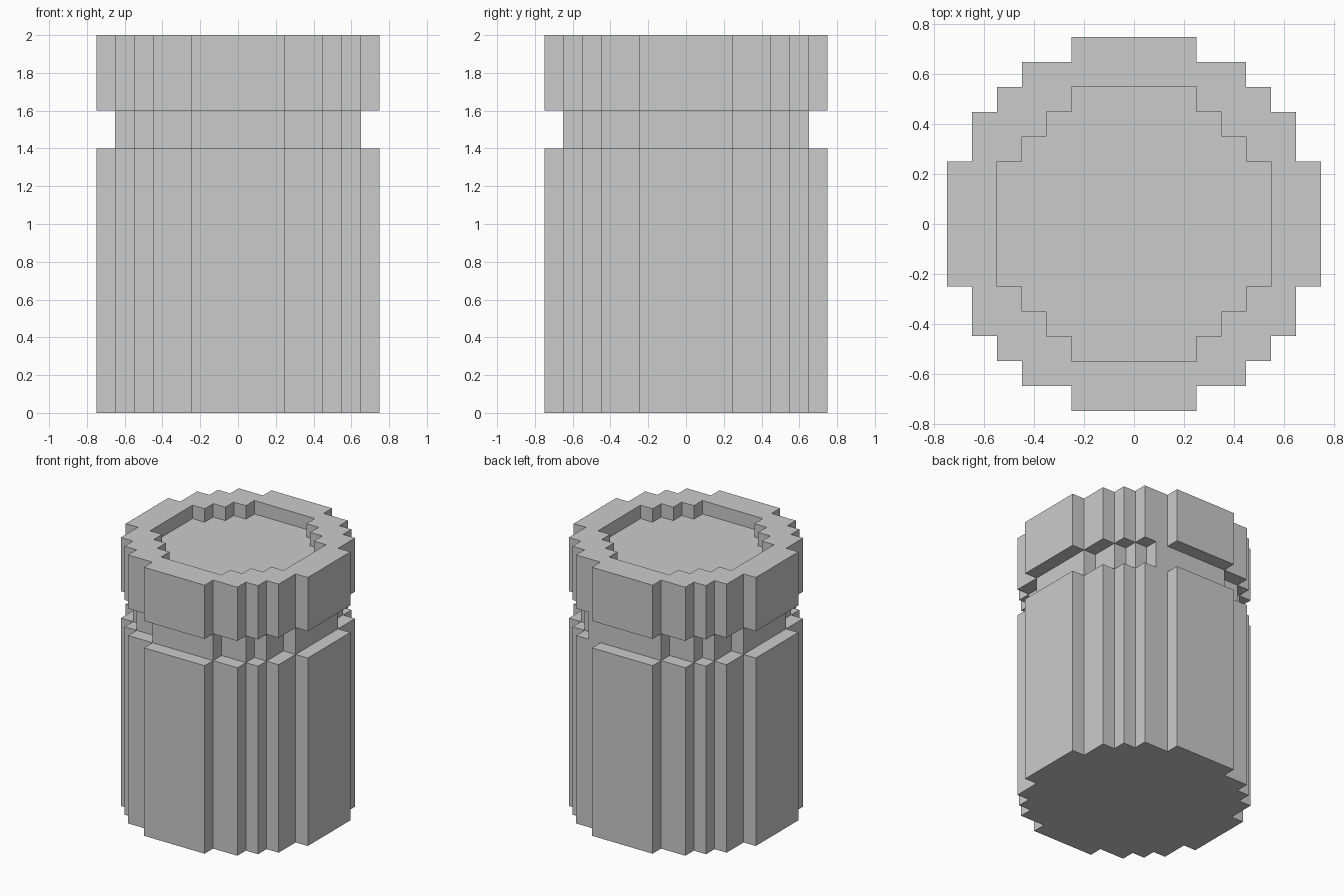
import bpy, bmesh, math

if "Cube" in bpy.data.objects:
    bpy.data.objects.remove(bpy.data.objects["Cube"])

CELL = 0.1
# Half-width in cells of each row, counted outward from the centre row
WIDE = [7, 7, 7, 6, 6, 5, 4, 2]
NECK = [6, 6, 6, 5, 5, 4, 2]
RECESS = [5, 5, 5, 4, 3, 2]


def disc(rows):
    """Set of grid cells making a stepped round plan."""
    n = len(rows) - 1
    return {(i, j) for j in range(-n, n + 1)
            for i in range(-rows[abs(j)], rows[abs(j)] + 1)}


wide = disc(WIDE)
neck = disc(NECK) | {(3, 6)}      # one extra block at the back of the neck
rim = wide - disc(RECESS)

# Stacked layers: bottom, top, cells
LAYERS = [(0.0, 1.4, wide), (1.4, 1.6, neck), (1.6, 1.9, wide), (1.9, 2.0, rim)]


def build_part(name, indices):
    """Outer skin of the given layers, without faces hidden between layers."""
    bm = bmesh.new()

    def quad(*pts):
        bm.faces.new([bm.verts.new(p) for p in pts])

    for k in indices:
        z0, z1, cells = LAYERS[k]
        below = LAYERS[k - 1][2] if k > 0 else set()
        above = LAYERS[k + 1][2] if k + 1 < len(LAYERS) else set()
        for i, j in cells:
            x0, x1 = (i - 0.5) * CELL, (i + 0.5) * CELL
            y0, y1 = (j - 0.5) * CELL, (j + 0.5) * CELL
            if (i, j) not in above:
                quad((x0, y0, z1), (x1, y0, z1), (x1, y1, z1), (x0, y1, z1))
            if (i, j) not in below:
                quad((x0, y1, z0), (x1, y1, z0), (x1, y0, z0), (x0, y0, z0))
            sides = [((0, -1), (x0, y0), (x1, y0)), ((1, 0), (x1, y0), (x1, y1)),
                     ((0, 1), (x1, y1), (x0, y1)), ((-1, 0), (x0, y1), (x0, y0))]
            for (di, dj), a, b in sides:
                if (i + di, j + dj) not in cells:
                    quad((*a, z0), (*b, z0), (*b, z1), (*a, z1))

    # Weld the cells and merge flat areas into large faces
    bmesh.ops.remove_doubles(bm, verts=bm.verts[:], dist=0.001)
    bmesh.ops.dissolve_limit(bm, angle_limit=math.radians(1),
                             verts=bm.verts[:], edges=bm.edges[:])
    mesh = bpy.data.meshes.new(name)
    bm.to_mesh(mesh)
    bm.free()
    bpy.context.collection.objects.link(bpy.data.objects.new(name, mesh))


build_part("canister_body", [0])
build_part("canister_neck", [1])
build_part("recessed_lid", [2, 3])
